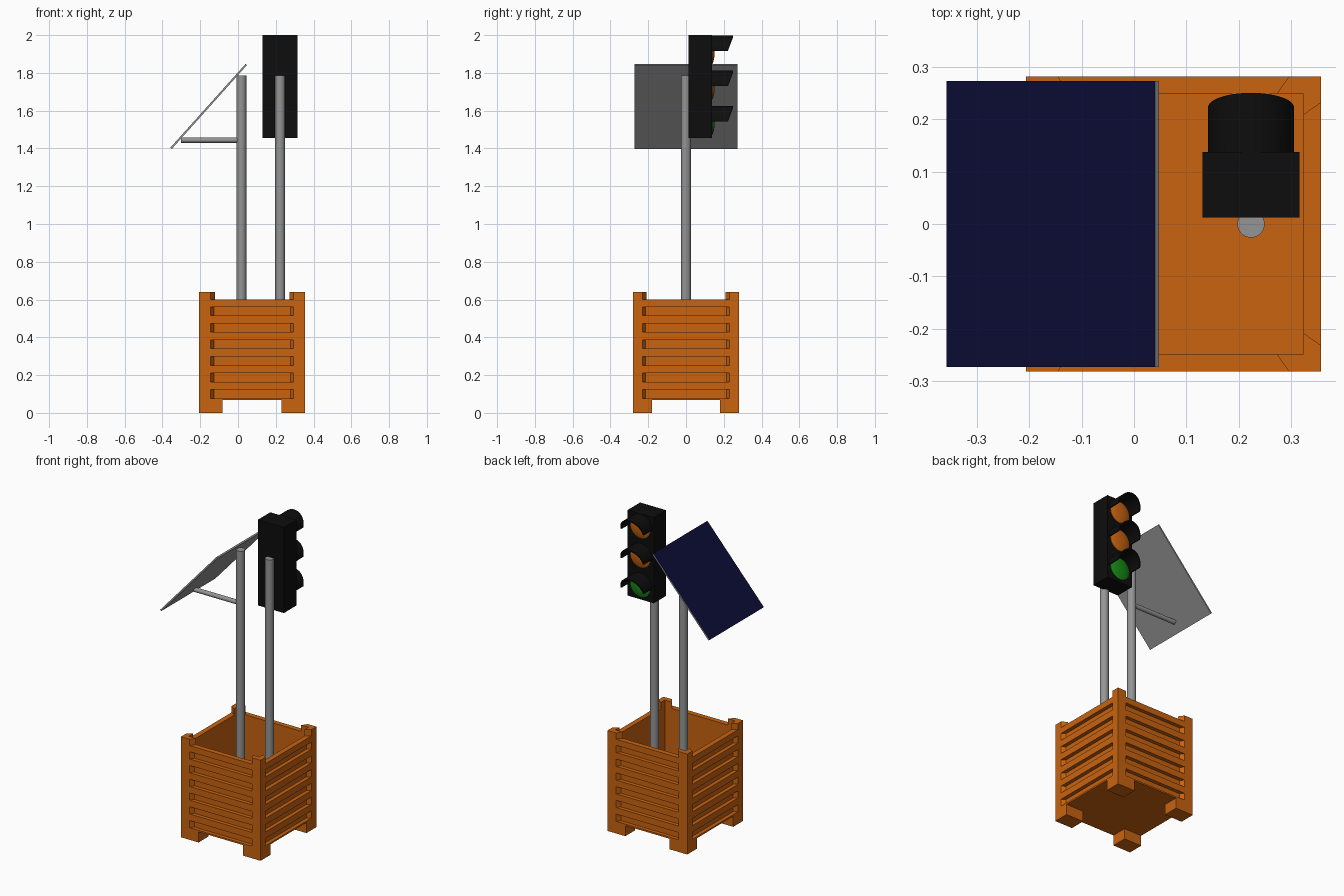
import bpy, bmesh, math
from mathutils import Matrix, Vector

if "Cube" in bpy.data.objects:
    bpy.data.objects.remove(bpy.data.objects["Cube"])


def material(name, rgb):
    m = bpy.data.materials.new(name)
    m.diffuse_color = (*rgb, 1)
    m.use_nodes = True
    m.node_tree.nodes["Principled BSDF"].inputs["Base Color"].default_value = m.diffuse_color
    return m


ORANGE = material("orange", (0.58, 0.125, 0.005))
GREY = material("metal grey", (0.30, 0.30, 0.30))
NAVY = material("navy", (0.004, 0.004, 0.040))
BLACK = material("black", (0.004, 0.004, 0.004))
GREEN = material("green", (0.008, 0.26, 0.008))


def add(name, bm, *mats, smooth=False):
    bmesh.ops.recalc_face_normals(bm, faces=bm.faces[:])
    me = bpy.data.meshes.new(name)
    bm.to_mesh(me)
    bm.free()
    ob = bpy.data.objects.new(name, me)
    bpy.context.collection.objects.link(ob)
    for m in mats:
        me.materials.append(m)
    bpy.context.view_layer.objects.active = ob
    if smooth:
        bpy.ops.object.select_all(action='DESELECT')
        ob.select_set(True)
        bpy.ops.object.shade_smooth_by_angle(angle=math.radians(35))
    return ob


def put_box(bm, lo, hi):
    lo, hi = Vector(lo), Vector(hi)
    mat = Matrix.Translation((lo + hi) / 2) @ Matrix.Diagonal((*(hi - lo), 1))
    bmesh.ops.create_cube(bm, size=1, matrix=mat)


def box(name, lo, hi, mat):
    bm = bmesh.new()
    put_box(bm, lo, hi)
    return add(name, bm, mat)


def rod(name, a, b, r, mat):
    a, b = Vector(a), Vector(b)
    d = b - a
    bm = bmesh.new()
    bmesh.ops.create_cone(bm, cap_ends=True, segments=32, radius1=r, radius2=r, depth=d.length,
                          matrix=Matrix.Translation((a + b) / 2) @ d.to_track_quat('Z', 'Y').to_matrix().to_4x4())
    return add(name, bm, mat, smooth=True)


def cut(ob, cutter):
    mod = ob.modifiers.new("cut", 'BOOLEAN')
    mod.object, mod.operation, mod.solver = cutter, 'DIFFERENCE', 'EXACT'
    cutter.hide_render = True
    bpy.context.view_layer.objects.active = ob
    bpy.ops.object.modifier_apply(modifier=mod.name)
    bpy.data.objects.remove(cutter)


# Crate: open box, with tapered slots and a lowered rim between the corner posts
CX, A, WALL, BASE = 0.075, 0.281, 0.033, 0.067
crate = box("crate", (CX - A, -A, BASE), (CX + A, A, 0.64), ORANGE)
IN = A - WALL
cut(crate, box("cavity_cutter", (CX - IN, -IN, 0.078), (CX + IN, IN, 0.8), ORANGE))


def put_slot(bm, side, depth, z0, z1):
    w = 0.231 if side % 2 else 0.220          # half width at the outer face
    turn = Matrix.Translation((CX, 0, 0)) @ Matrix.Rotation(side * math.pi / 2, 4, 'Z')
    o, i = w + 0.014, w - 0.7 * depth
    plan = [(-o, -A - 0.02), (o, -A - 0.02), (i, -A + depth), (-i, -A + depth)]
    face = bm.faces.new([bm.verts.new(turn @ Vector((x, y, z0))) for x, y in plan])
    new = bmesh.ops.extrude_face_region(bm, geom=[face])["geom"]
    bmesh.ops.translate(bm, vec=(0, 0, z1 - z0), verts=[v for v in new if isinstance(v, bmesh.types.BMVert)])


bm = bmesh.new()
for side in range(4):
    for k in range(6):
        z = 0.077 + 0.0876 * k
        put_slot(bm, side, 0.024, z, z + 0.046)
    put_slot(bm, side, WALL + 0.004, 0.60, 0.70)
cut(crate, add("slot_cutter", bm, ORANGE))

# Crate feet
bm = bmesh.new()
for sx in (-1, 1):
    for sy in (-1, 1):
        x = sorted((CX + sx * A, CX + sx * (A - 0.125)))
        y = sorted((sy * A, sy * (A - 0.10)))
        put_box(bm, (x[0], y[0], 0), (x[1], y[1], BASE))
add("crate_feet", bm, ORANGE)

# Poles and panel support arm
rod("panel_pole", (0.018, 0, 0.075), (0.018, 0, 1.785), 0.026, GREY)
rod("signal_pole", (0.223, 0, 0.075), (0.223, 0, 1.785), 0.026, GREY)
rod("panel_arm", (-0.303, 0, 1.444), (0.018, 0, 1.444), 0.014, GREY)

# Tilted solar panel: grey plate with a navy upper face
bm = bmesh.new()
put_box(bm, (-0.298, -0.273, -0.005), (0.298, 0.273, 0.005))
bm.normal_update()
for f in bm.faces:
    f.material_index = 1 if f.normal.z > 0.5 else 0
bm.transform(Matrix.Translation((-0.155, 0, 1.623)) @ Matrix.Rotation(-math.radians(48.1), 4, 'Y'))
add("solar_panel", bm, GREY, NAVY)

# Signal housing
HX, FY, R = 0.223, 0.137, 0.082
box("signal_housing", (HX - 0.092, 0.012, 1.455), (HX + 0.092, FY, 2.0), BLACK)


def visor(name, z):
    n = 28
    bm = bmesh.new()
    rings = []
    for i in range(n + 1):
        a = math.pi * i / n
        c, s = math.cos(a), math.sin(a)
        front = 0.222 + 0.028 * s             # slanted front edge
        rings.append([bm.verts.new((HX + r * c, y, z + r * s))
                      for r, y in ((R, FY - 0.004), (R, front), (R - 0.008, front), (R - 0.008, FY - 0.004))])
    for p, q in zip(rings, rings[1:]):
        for j in range(4):
            bm.faces.new((p[j], p[j - 1], q[j - 1], q[j]))
    bm.faces.new(rings[0])
    bm.faces.new(rings[-1])
    add(name, bm, BLACK, smooth=True)


def lens(name, z, mat):
    # shallow dome made of rings
    bm = bmesh.new()
    prof = [(0.070, FY - 0.003), (0.070, FY + 0.003), (0.058, FY + 0.008), (0.040, FY + 0.012), (0.020, FY + 0.0145)]
    n = 32
    rings = [[bm.verts.new((HX + r * math.cos(2 * math.pi * i / n), y, z + r * math.sin(2 * math.pi * i / n)))
              for i in range(n)] for r, y in prof]
    for p, q in zip(rings, rings[1:]):
        for i in range(n):
            bm.faces.new((p[i - 1], p[i], q[i], q[i - 1]))
    bm.faces.new(rings[0])
    bm.faces.new(rings[-1])
    add(name, bm, mat, smooth=True)


# Three lamps with hoods
for label, z, mat in (("top", 1.917, ORANGE), ("middle", 1.730, ORANGE), ("bottom", 1.543, GREEN)):
    visor(label + "_visor", z, )
    lens(label + "_lens", z, mat)
